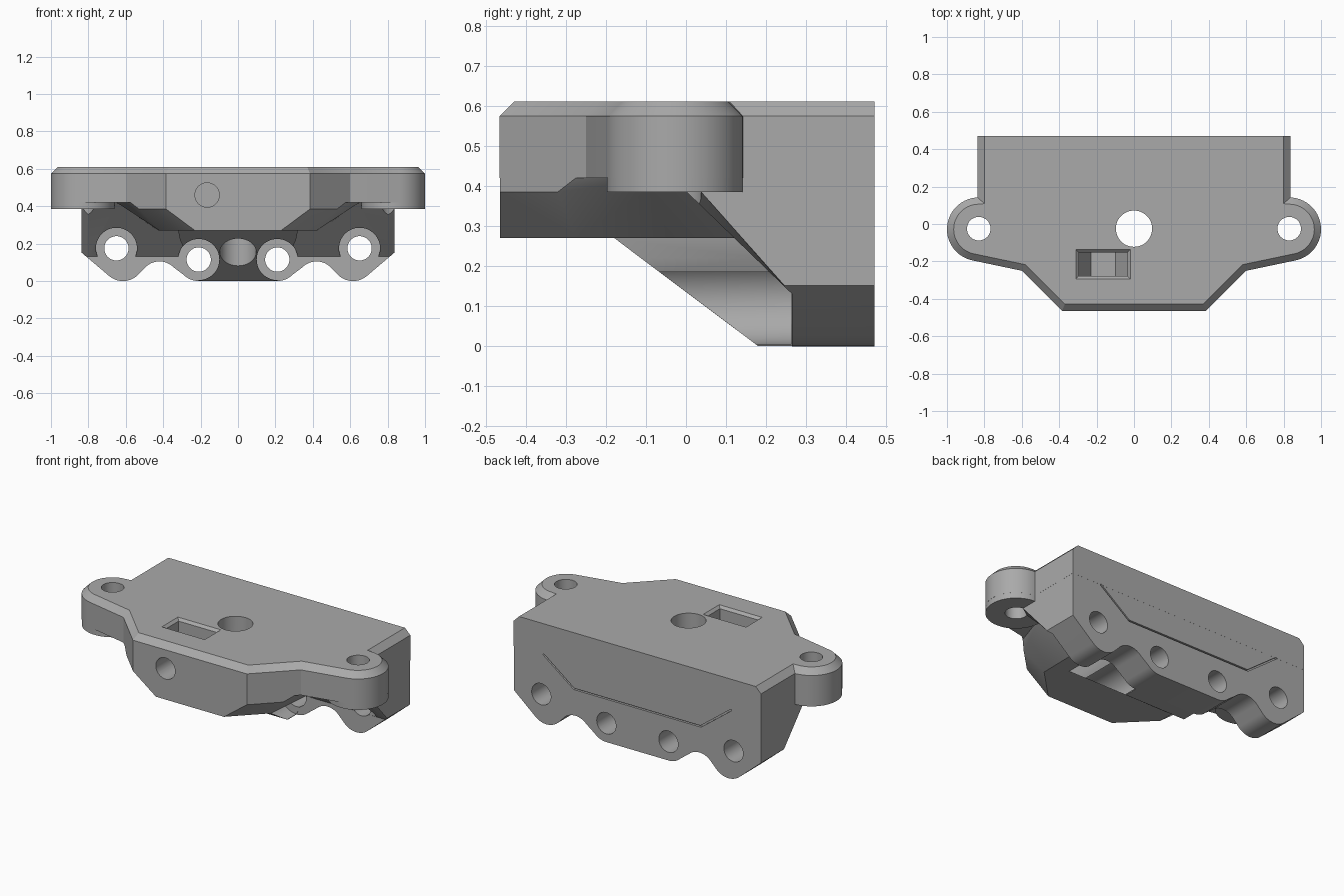
import bpy, bmesh
from math import cos, sin, radians
from mathutils import Vector

cube = bpy.data.objects.get("Cube")
if cube:
    bpy.data.objects.remove(cube, do_unlink=True)

grey = bpy.data.materials.new("plain grey")
grey.use_nodes = True
grey.diffuse_color = (0.4, 0.4, 0.4, 1)
grey.node_tree.nodes["Principled BSDF"].inputs["Base Color"].default_value = (0.4, 0.4, 0.4, 1)


def finish(name, bm):
    bmesh.ops.recalc_face_normals(bm, faces=bm.faces)
    mesh = bpy.data.meshes.new(name)
    bm.to_mesh(mesh)
    bm.free()
    mesh.materials.append(grey)
    ob = bpy.data.objects.new(name, mesh)
    bpy.context.collection.objects.link(ob)
    return ob


def prism_bm(points, axis, a, b):
    """Extrude a 2D outline along one axis from a to b."""
    place = {"x": lambda p, t: (t, p[0], p[1]),
             "y": lambda p, t: (p[0], t, p[1]),
             "z": lambda p, t: (p[0], p[1], t)}[axis]
    bm = bmesh.new()
    face = bm.faces.new([bm.verts.new(place(p, a)) for p in points])
    new = bmesh.ops.extrude_face_region(bm, geom=[face])["geom"]
    shift = Vector(place((0, 0), b - a))
    bmesh.ops.translate(bm, verts=[v for v in new if isinstance(v, bmesh.types.BMVert)], vec=shift)
    bmesh.ops.recalc_face_normals(bm, faces=bm.faces)
    return bm


def prism(name, points, axis, a, b):
    return finish(name, prism_bm(points, axis, a, b))


def arc(cx, cy, r, start, end, n):
    return [(cx + r * cos(radians(start + (end - start) * i / n)),
             cy + r * sin(radians(start + (end - start) * i / n))) for i in range(n + 1)]


def rod(name, cx, cy, r, axis, a, b, n=48):
    return prism(name, arc(cx, cy, r, 0, 360, n)[:-1], axis, a, b)


def mirrored(half):
    """Close a symmetric outline from its +x half."""
    return half + [(-x, y) for x, y in reversed(half)]


def hull(name, points, both=True):
    bm = bmesh.new()
    for x, y, z in points:
        for s in ((1, -1) if both else (1,)):
            bm.verts.new((s * x, y, z))
    out = bmesh.ops.convex_hull(bm, input=bm.verts)
    bmesh.ops.delete(bm, geom=list({v for v in out["geom_interior"] + out["geom_unused"]
                                    if isinstance(v, bmesh.types.BMVert)}), context="VERTS")
    bmesh.ops.dissolve_limit(bm, angle_limit=radians(1), verts=bm.verts, edges=bm.edges)
    return finish(name, bm)


def combine(target, tool, operation):
    mod = target.modifiers.new(tool.name, "BOOLEAN")
    mod.operation, mod.object, mod.solver = operation, tool, "EXACT"
    bpy.context.view_layer.objects.active = target
    bpy.ops.object.modifier_apply(modifier=mod.name)
    bpy.data.objects.remove(tool, do_unlink=True)


EAR_X, EAR_Y, EAR_R = 0.83, -0.028, 0.17

# Top plate with two ears and a chamfered upper rim, open at the back edge
outline = mirrored([(0.385, -0.465), (0.6, -0.25)]
                   + arc(EAR_X, EAR_Y, EAR_R, -78, 88, 28) + [(0.836, 0.47)])
bm = prism_bm(outline, "z", 0.42, 0.61)
rim = [e for e in bm.edges if all(v.co.z > 0.6 for v in e.verts)
       and not all(v.co.y > 0.46 for v in e.verts)]
bmesh.ops.bevel(bm, geom=rim, offset=0.036, offset_type="OFFSET", segments=1, affect="EDGES")
body = finish("bracket_body", bm)

# Back block with a sloped front underside and chamfered side corners
bm = prism_bm([(0.4696, -0.05), (0.4696, 0.57), (-0.05, 0.57), (-0.05, 0.435),
               (0.265, 0.13), (0.265, -0.05)], "x", -0.8355, 0.8355)
corner = [e for e in bm.edges if abs(e.verts[0].co.x - e.verts[1].co.x) < 0.01
          and all(0.1 < v.co.z < 0.5 for v in e.verts)]
bmesh.ops.bevel(bm, geom=corner, offset=0.035, segments=1, affect="EDGES")
block = finish("back_block", bm)

# Scalloped lower edge of the back block
scallop = ([(0, 0)] + arc(0.21, 0.115, 0.115, -90, -45, 8) + arc(0.42, 0, 0.105, 135, 45, 14)
           + arc(0.615, 0.115, 0.115, -135, -49, 14) + [(0.84, 0.155), (0.84, 0.7)])
lower = prism("lower_edge", mirrored(scallop[1:]), "y", 0.2, 0.6)
upper = prism("upper_keep", mirrored([(0.9, 0.14), (0.9, 0.7)]), "y", -0.2, 0.22)
combine(lower, upper, "UNION")
combine(block, lower, "INTERSECT")
combine(body, block, "UNION")

# Faceted front hull under the plate
hull_part = hull("front_hull", [(x * 0.999, y * 0.999, z) for x, y, z in (
    (0.23, -0.465, 0.27), (0.385, -0.465, 0.385), (0.53, -0.32, 0.385), (0.575, -0.275, 0.42),
    (0.42, -0.275, 0.27), (0.43, 0.3, 0.27), (0.65, -0.05, 0.42), (0.65, 0.3, 0.42),
    (0.385, -0.465, 0.5), (0.575, -0.275, 0.5), (0.65, -0.05, 0.5), (0.65, 0.3, 0.5))])
combine(body, hull_part, "UNION")

# Central wedge sloping down to the back
wedge = hull("central_wedge", [
    (0.32, -0.18, 0.271), (0.32, 0.3, 0.271), (0.31, -0.113, 0.22), (0.31, 0.3, 0.22),
    (0.21, 0.18, 0.0005), (0.21, 0.3, 0.0005)])
combine(body, wedge, "UNION")

# Ear bosses reaching below the plate
for s in (-1, 1):
    combine(body, rod("ear_boss", s * EAR_X, EAR_Y, EAR_R - 0.0005, "z", 0.385, 0.55, 64), "UNION")

# Screw holes and their front counterbores
for s in (-1, 1):
    for x, z in ((0.65, 0.175), (0.21, 0.115)):
        combine(body, rod("counterbore", s * x, z, 0.11, "y", -0.55, 0.263), "DIFFERENCE")
        combine(body, rod("screw_hole", s * x, z, 0.065, "y", 0.2, 0.6), "DIFFERENCE")
    combine(body, rod("ear_hole", s * EAR_X, EAR_Y + 0.003, 0.063, "z", -0.1, 0.8), "DIFFERENCE")
combine(body, rod("central_hole", 0, -0.025, 0.097, "z", -0.1, 0.8), "DIFFERENCE")

# Set screw hole and its nut pocket
combine(body, rod("set_screw_hole", -0.165, 0.46, 0.065, "y", -0.6, -0.11), "DIFFERENCE")
pocket = [(-0.295, 0.7), (-0.295, 0.46), (-0.23, 0.347), (-0.1, 0.347), (-0.035, 0.46), (-0.035, 0.7)]
combine(body, prism("nut_pocket", pocket, "y", -0.278, -0.152), "DIFFERENCE")
lead_in = [(-0.165 + sx * (0.13 + g), -0.215 + sy * (0.063 + g), z)
           for sx in (-1, 1) for sy in (-1, 1) for g, z in ((0, 0.595), (0.02, 0.615))]
combine(body, hull("pocket_rim", lead_in, False), "DIFFERENCE")

# Thin relief slit across the back face
slit = [(0.64, 0.42), (0.43, 0.262), (-0.43, 0.262), (-0.64, 0.42),
        (-0.632, 0.426), (-0.427, 0.271), (0.427, 0.271), (0.632, 0.426)]
combine(body, prism("relief_slit", slit, "y", 0.455, 0.5), "DIFFERENCE")

bpy.ops.object.select_all(action="DESELECT")
body.select_set(True)
bpy.context.view_layer.objects.active = body
bpy.ops.object.shade_smooth_by_angle(angle=radians(25))
